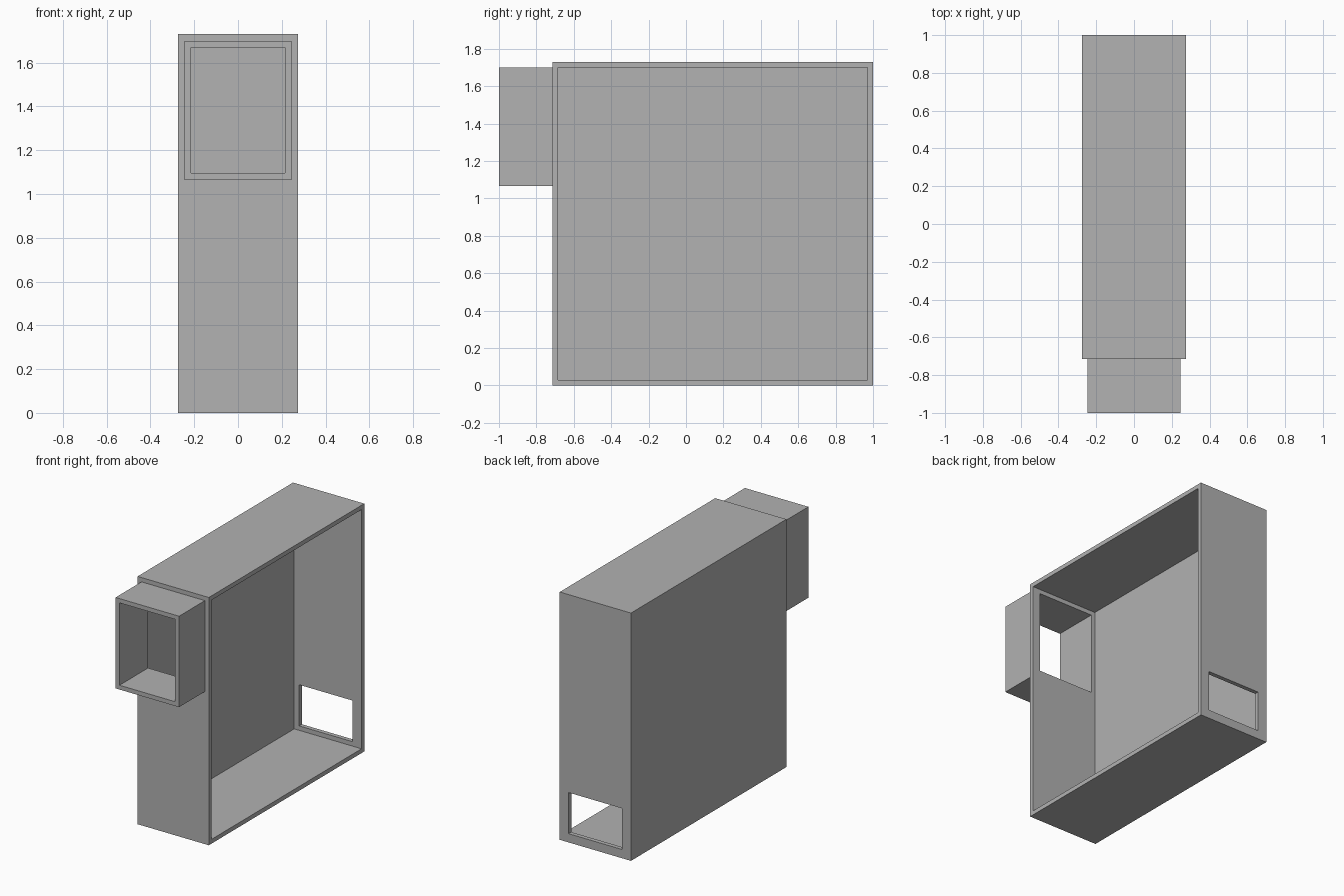
import bpy

default = bpy.data.objects.get("Cube")
if default:
    bpy.data.objects.remove(default)

WALL = 0.03
HALF_W, FRONT, BACK, TOP = 0.275, -0.715, 1.0, 1.73
DUCT_W, DUCT_LOW, DUCT_HIGH = 0.245, 1.065, 1.70
GREY = (0.445, 0.445, 0.445, 1)

grey = bpy.data.materials.new("plain_grey")
grey.use_nodes = True
grey.diffuse_color = GREY
grey.node_tree.nodes["Principled BSDF"].inputs["Base Color"].default_value = GREY


def block(name, low, high):
    """Box spanning two opposite corners."""
    centre = [(a + b) / 2 for a, b in zip(low, high)]
    bpy.ops.mesh.primitive_cube_add(size=1, location=centre)
    ob = bpy.context.object
    ob.name = ob.data.name = name
    ob.scale = [b - a for a, b in zip(low, high)]
    bpy.ops.object.transform_apply(location=False, rotation=False, scale=True)
    ob.data.materials.append(grey)
    return ob


def cut(ob, low, high):
    """Remove a box-shaped volume from an object."""
    cutter = block("cutter", low, high)
    cutter.hide_render = True
    mod = ob.modifiers.new("cut", "BOOLEAN")
    mod.operation = "DIFFERENCE"
    mod.solver = "EXACT"
    mod.object = cutter
    bpy.context.view_layer.objects.active = ob
    bpy.ops.object.modifier_apply(modifier=mod.name)
    bpy.data.objects.remove(cutter)


# Inner cross-section of the front duct
duct_in = DUCT_W - WALL
duct_floor, duct_ceiling = DUCT_LOW + WALL, DUCT_HIGH - WALL

# Hollow housing, open on its left side
housing = block("housing", (-HALF_W, FRONT, 0), (HALF_W, BACK, TOP))
cut(housing, (-HALF_W + WALL, FRONT + WALL, WALL),
    (HALF_W + 0.1, BACK - WALL, TOP - WALL))

# Duct opening through the front wall
cut(housing, (-duct_in, FRONT - 0.1, duct_floor),
    (duct_in, FRONT + 0.1, duct_ceiling))

# Low vent through the back wall
cut(housing, (-0.207, BACK - 0.1, 0.061), (0.207, BACK + 0.1, 0.348))

# Square duct standing out from the front
duct = block("front_duct", (-DUCT_W, -1, DUCT_LOW), (DUCT_W, FRONT, DUCT_HIGH))
cut(duct, (-duct_in, -1.1, duct_floor), (duct_in, FRONT + 0.1, duct_ceiling))
